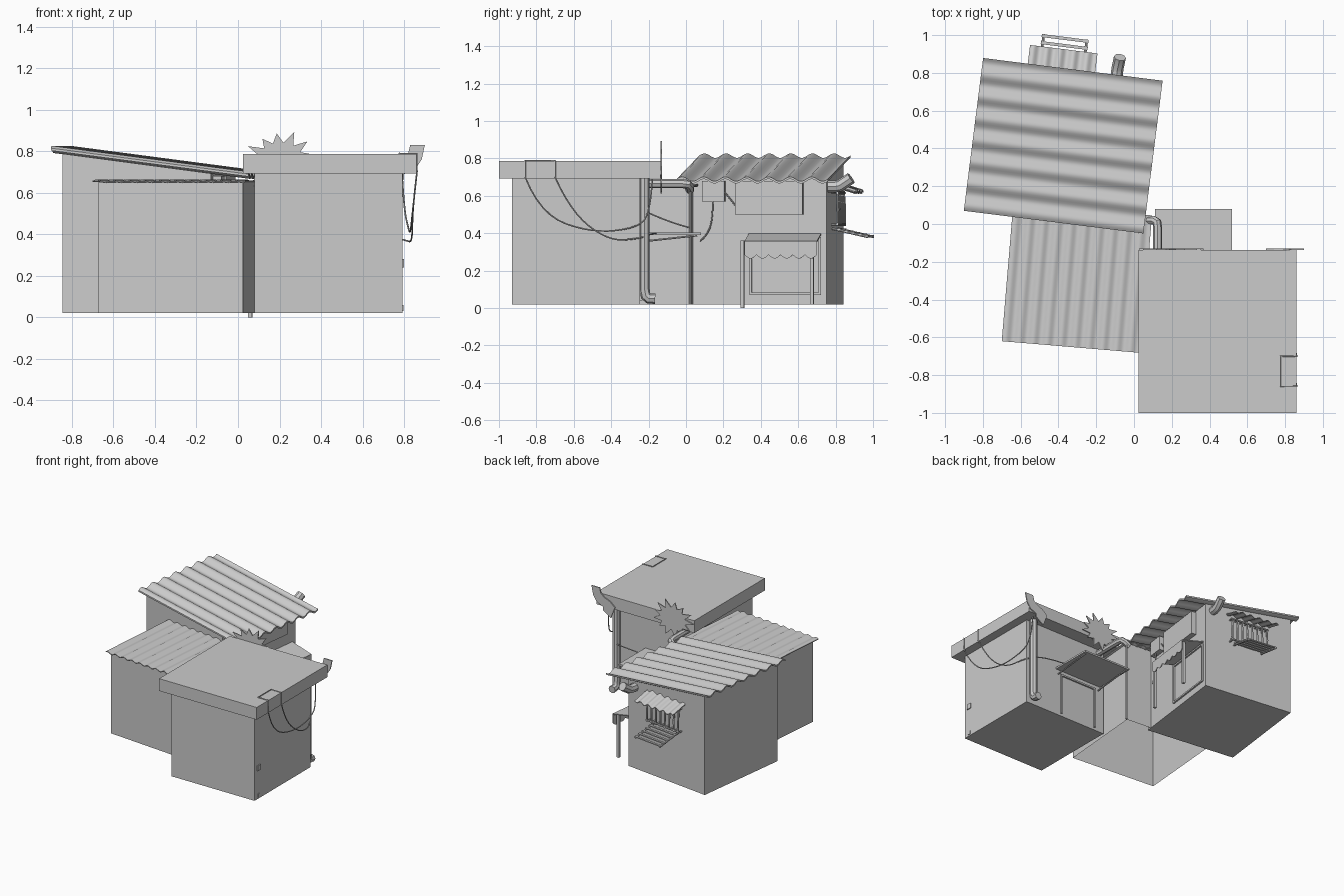
import bpy, bmesh, math
from mathutils import Matrix, Vector

cube = bpy.data.objects.get("Cube")
if cube:
    bpy.data.objects.remove(cube, do_unlink=True)

GREY = (0.6, 0.6, 0.6, 1)
mat = bpy.data.materials.new("plain_grey")
mat.use_nodes = True
mat.diffuse_color = GREY
mat.node_tree.nodes["Principled BSDF"].inputs["Base Color"].default_value = GREY


def frame(x, y, degrees):
    return Matrix.Translation((x, y, 0)) @ Matrix.Rotation(math.radians(degrees), 4, "Z")


WORLD = Matrix()
LOW = frame(-0.295, -0.265, -4.8)    # flat-roofed lean-to
TALL = frame(-0.438, 0.44, -7.2)     # hut with the sloping roof


def finish(name, bm, m=WORLD, smooth=False):
    bmesh.ops.recalc_face_normals(bm, faces=bm.faces)
    mesh = bpy.data.meshes.new(name)
    bm.to_mesh(mesh)
    bm.free()
    mesh.materials.append(mat)
    ob = bpy.data.objects.new(name, mesh)
    bpy.context.collection.objects.link(ob)
    ob.matrix_world = m
    for p in mesh.polygons:
        p.use_smooth = False
    if smooth:
        bpy.ops.object.select_all(action="DESELECT")
        bpy.context.view_layer.objects.active = ob
        ob.select_set(True)
        bpy.ops.object.shade_smooth_by_angle(angle=math.radians(40))
        ob.select_set(False)


def box(name, x, y, z, m=WORLD, floor=True, drop=0):
    """Box from ranges; drop lowers the +x side of the top."""
    bm = bmesh.new()
    bmesh.ops.create_cube(bm, size=1)
    bottom = [f for f in bm.faces if f.calc_center_median().z < -0.4]
    for v in bm.verts:
        i, j, k = (int(c > 0) for c in v.co)
        v.co = (x[i], y[j], z[k] - drop * i * k)
    if not floor:
        bmesh.ops.delete(bm, geom=bottom, context="FACES_ONLY")
    finish(name, bm, m)


def plate(name, outline, thick, m=WORLD):
    """Extrude a flat outline of 3D points along a vector."""
    bm = bmesh.new()
    face = bm.faces.new([bm.verts.new(p) for p in outline])
    new = bmesh.ops.extrude_face_region(bm, geom=[face], use_keep_orig=True)["geom"]
    bmesh.ops.translate(bm, verts=[g for g in new if isinstance(g, bmesh.types.BMVert)], vec=thick)
    finish(name, bm, m)


def sheet(name, start, run, across, waves, height, thick, m):
    """Corrugated sheet: ridges follow run, waves go across."""
    bm = bmesh.new()
    start, run, across = Vector(start), Vector(run), Vector(across)
    steps, rows = waves * 10, []
    for i in range(steps + 1):
        t = i / steps
        p = start + across * t
        p.z += height * math.sin(2 * math.pi * waves * t)
        rows.append([bm.verts.new(p), bm.verts.new(p + run)])
    for a, b in zip(rows, rows[1:]):
        bm.faces.new((a[0], a[1], b[1], b[0]))
    new = bmesh.ops.extrude_face_region(bm, geom=bm.faces[:], use_keep_orig=True)["geom"]
    for g in new:
        if isinstance(g, bmesh.types.BMVert):
            g.co.z -= thick
    finish(name, bm, m, True)


def tube(name, points, r, m=WORLD, bent=False):
    """Round tube along straight segments, or along a soft curve if bent."""
    cu = bpy.data.curves.new(name, "CURVE")
    cu.dimensions, cu.fill_mode = "3D", "FULL"
    cu.bevel_depth, cu.bevel_resolution = r, 2
    cu.use_fill_caps = True
    sp = cu.splines.new("NURBS" if bent else "POLY")
    sp.points.add(len(points) - 1)
    for q, p in zip(sp.points, points):
        q.co = (*p, 1)
    if bent:
        sp.order_u, sp.use_endpoint_u, sp.resolution_u = 3, True, 5
    path = bpy.data.objects.new(name + "_path", cu)
    bpy.context.collection.objects.link(path)
    dg = bpy.context.evaluated_depsgraph_get()
    mesh = bpy.data.meshes.new_from_object(path.evaluated_get(dg))
    bm = bmesh.new()
    bm.from_mesh(mesh)
    bmesh.ops.remove_doubles(bm, verts=bm.verts[:], dist=0.0001)
    bpy.data.meshes.remove(mesh)
    bpy.data.objects.remove(path, do_unlink=True)
    bpy.data.curves.remove(cu)
    finish(name, bm, m, True)


def wall_frame(name, x, y, z, m, along):
    """Thin strips round three sides of a rectangle on a wall; along is the width axis."""
    w = 0.012
    span = x if along == "x" else y
    for n, a in enumerate((span[0], span[1] - w)):
        strip = (a, a + w)
        box(f"{name}_side_{n}", strip if along == "x" else x, strip if along == "y" else y, z, m)
    box(name + "_top", x, y, (z[1] - w, z[1]), m)


# Main house with a slab roof
box("house_walls", (0.08, 0.793), (-0.93, -0.245), (0.02, 0.70))
box("house_roof_slab", (0.025, 0.86), (-1, -0.137), (0.692, 0.787))

# Lean-to, open underneath
box("lean_to_walls", (-0.35, 0.35), (-0.355, 0.315), (0.02, 0.65), LOW, floor=False)
sheet("lean_to_roof", (-0.374, -0.388, 0.658), (0, 0.73, 0), (0.737, 0, 0), 10, 0.006, 0.006, LOW)

# Hut with a sloping corrugated roof
box("hut_walls", (-0.36, 0.36), (-0.40, 0.36), (0.02, 0.788), TALL, drop=0.095)
sheet("hut_roof", (-0.413, -0.425, 0.815), (0.958, 0, -0.125), (0, 0.815, 0), 7, 0.012, 0.012, TALL)

# Doorway and back canopy of the house
wall_frame("house_door_frame", (0.16, 0.48), (-0.245, -0.233), (0.04, 0.36), WORLD, "x")
box("house_canopy", (0.11, 0.52), (-0.245, 0.08), (0.39, 0.403))
for n, x in enumerate((0.13, 0.50)):
    tube(f"canopy_brace_{n}", [(x, -0.245, 0.355), (x, 0.06, 0.388)], 0.005)

# Spiky sign and curved arrow sign on the back edge of the roof
star = []
for i in range(26):
    a = 2 * math.pi * i / 26 - 0.25
    r = 0.085 if i % 2 else 0.135 + 0.012 * math.sin(i * 2.3)
    star.append((0.205 + r * 1.25 * math.cos(a), -0.137, 0.757 + r * math.sin(a)))
plate("spiky_sign", star, (0, 0.008, 0))
arrow = [(0.90, 0.83), (0.885, 0.76), (0.855, 0.715), (0.80, 0.69), (0.80, 0.665), (0.735, 0.62),
         (0.70, 0.71), (0.74, 0.745), (0.79, 0.765), (0.82, 0.79), (0.83, 0.83)]
plate("arrow_sign", [(x, -0.137, z) for x, z in arrow], (0, 0.008, 0))

# Pipes
tube("drain_pipe", [(0.75, -0.222, 0.70), (0.75, -0.222, 0.10), (0.75, -0.215, 0.065),
                    (0.75, -0.20, 0.052), (0.75, -0.165, 0.05)], 0.028)
tube("link_pipe", [(0.125, -0.26, 0.665), (0.125, -0.02, 0.665), (0.122, 0.01, 0.662),
                   (0.105, 0.02, 0.65), (0.065, 0.02, 0.63)], 0.024)
tube("flue_pipe", [(0.30, 0.35, 0.65), (0.30, 0.40, 0.65), (0.30, 0.425, 0.655), (0.305, 0.485, 0.695)], 0.032, TALL)
tube("corner_pipe", [(0.09, 0.025, 0.02), (0.09, 0.025, 0.66)], 0.008)

# Hanging cables and their clip on the roof edge
tube("cable_long", [(0.862, -0.86, 0.70), (0.84, -0.78, 0.50), (0.83, -0.50, 0.40),
                    (0.82, -0.25, 0.43), (0.80, -0.19, 0.52), (0.79, -0.18, 0.69)], 0.004, bent=True)
tube("cable_short", [(0.862, -0.70, 0.70), (0.84, -0.62, 0.52), (0.84, -0.42, 0.36),
                     (0.81, -0.25, 0.37), (0.70, -0.18, 0.40), (0.51, -0.16, 0.40)], 0.004, bent=True)
tube("cable_back", [(0.12, -0.245, 0.53), (0.12, -0.1, 0.46), (0.11, 0.02, 0.43)], 0.004, bent=True)
tube("cable_clip", [(0.862, -0.86, 0.70), (0.862, -0.86, 0.789), (0.775, -0.86, 0.789),
                    (0.775, -0.70, 0.789), (0.862, -0.70, 0.789), (0.862, -0.70, 0.70)], 0.004)
box("wall_socket", (0.79, 0.80), (-0.90, -0.86), (0.24, 0.28))
box("wall_vent", (0.79, 0.798), (-0.89, -0.87), (0.03, 0.06))

# Stall side of the hut: hatch, boxes, awning with a scalloped valance
wall_frame("hatch_frame", (0.36, 0.372), (-0.055, 0.33), (0.07, 0.38), TALL, "y")
box("hatch_sill", (0.36, 0.372), (-0.055, 0.33), (0.07, 0.082), TALL)
box("large_wall_box", (0.36, 0.40), (-0.13, 0.235), (0.50, 0.68), TALL)
box("small_wall_box", (0.36, 0.40), (-0.307, -0.186), (0.57, 0.68), TALL)
tube("box_brace", [(0.385, -0.186, 0.62), (0.385, -0.13, 0.55)], 0.004, TALL)
tube("box_cable", [(0.39, -0.25, 0.57), (0.39, -0.25, 0.45), (0.38, -0.30, 0.37), (0.37, -0.32, 0.36)],
     0.004, TALL, True)
plate("stall_awning", [(0.36, -0.06, 0.39), (0.54, -0.06, 0.35), (0.54, 0.33, 0.35), (0.36, 0.33, 0.39)],
      (0, 0, 0.008), TALL)
valance = [(0.535, 0.33, 0.355), (0.535, -0.06, 0.355)]
valance += [(0.535, -0.06 + 0.39 * i / 48, 0.285 - 0.02 * abs(math.sin(math.pi * i / 8)))
            for i in range(49)]
plate("stall_valance", valance, (0.006, 0, 0), TALL)
for n, (v, foot) in enumerate(((-0.075, 0), (0.30, 0.02))):
    box(f"stall_post_{n}", (0.50, 0.52), (v - 0.009, v + 0.009), (foot, 0.36), TALL)

# Back window: rippled hood, cage bars and a slatted drying rack
sheet("window_hood", (-0.175, 0.36, 0.665), (0, 0.13, -0.04), (0.36, 0, 0), 5, 0.009, 0.006, TALL)
for i in range(8):
    u = -0.14 + i * 0.042
    tube(f"window_bar_{i}", [(u, 0.36, 0.62), (u, 0.39, 0.62), (u, 0.395, 0.53),
                             (u, 0.395, 0.445), (u, 0.36, 0.445)], 0.007, TALL)
for n, z in enumerate((0.45, 0.615)):
    tube(f"window_rail_{n}", [(-0.15, 0.393, z), (0.165, 0.393, z)], 0.007, TALL)
for n, u in enumerate((-0.11, 0.12)):
    tube(f"rack_arm_{n}", [(u, 0.36, 0.425), (u, 0.555, 0.38)], 0.007, TALL)
for i in range(5):
    t = (i + 1) / 5
    v, z = 0.36 + 0.187 * t, 0.425 - 0.043 * t
    box(f"rack_slat_{i}", (-0.12, 0.13), (v - 0.008, v + 0.008), (z, z + 0.008), TALL)
